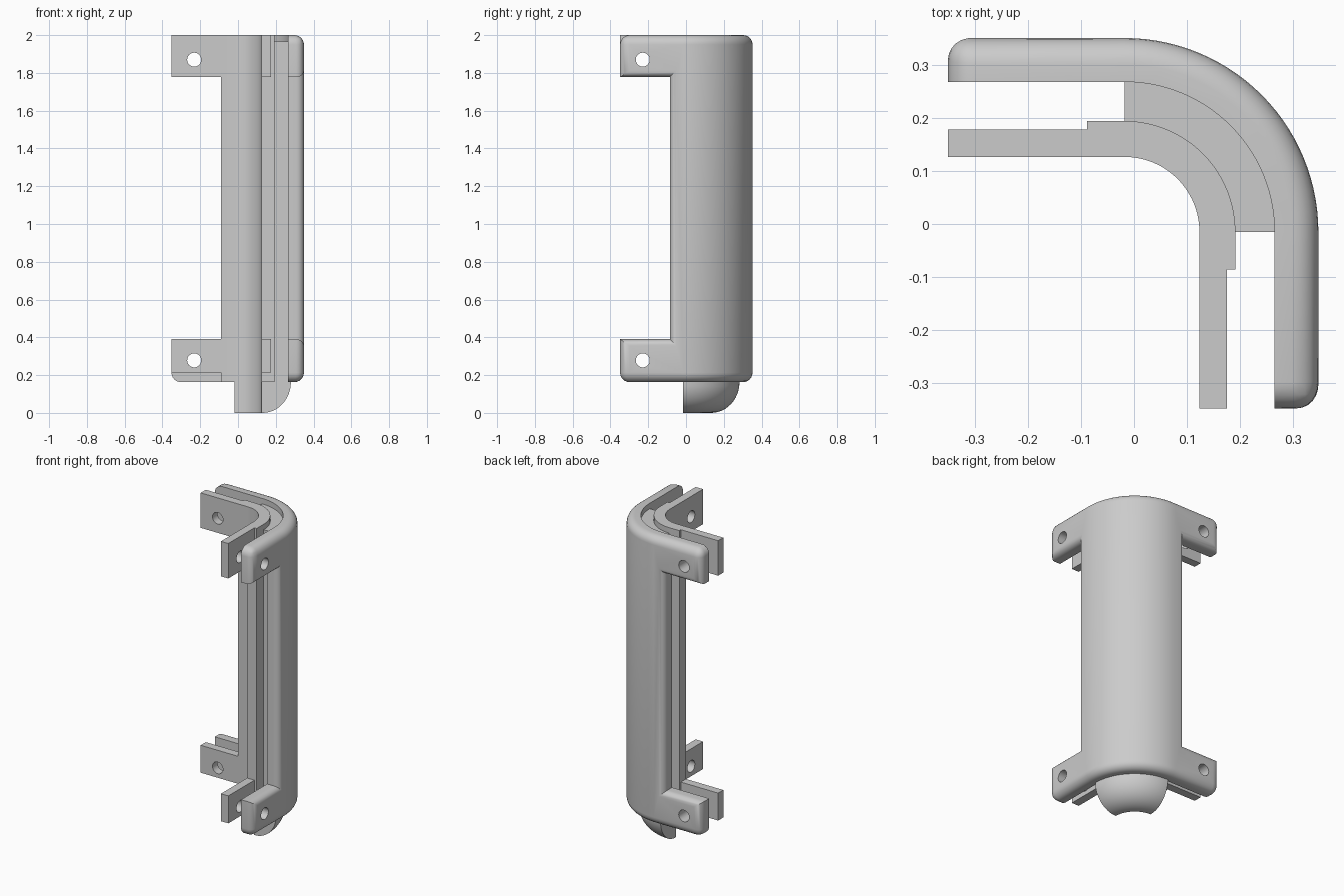
import bpy, bmesh, math
from mathutils import Matrix, Vector

if "Cube" in bpy.data.objects:
    bpy.data.objects.remove(bpy.data.objects["Cube"])

CX, CY = -0.018, -0.015          # centre of the quarter bend
R_SHELL, R_SHELL_IN = 0.367, 0.284
R_CORE, R_CORE_IN = 0.210, 0.142
TAB, LIP = 0.334, 0.071          # straight lengths past the bend
Z = [0.163, 0.39, 1.777, 2.0]
SEG = 28

grey = bpy.data.materials.new("plain grey")
grey.diffuse_color = (0.6, 0.6, 0.6, 1)
grey.use_nodes = True
grey.node_tree.nodes["Principled BSDF"].inputs["Base Color"].default_value = grey.diffuse_color


def finish(bm, name):
    bmesh.ops.recalc_face_normals(bm, faces=bm.faces[:])
    me = bpy.data.meshes.new(name)
    bm.to_mesh(me)
    bm.free()
    ob = bpy.data.objects.new(name, me)
    ob.location = (CX, CY, 0)
    bpy.context.collection.objects.link(ob)
    me.materials.append(grey)
    return ob


def activate(ob):
    bpy.ops.object.select_all(action='DESELECT')
    ob.select_set(True)
    bpy.context.view_layer.objects.active = ob


def smooth(ob):
    activate(ob)
    bpy.ops.object.shade_smooth_by_angle(angle=math.radians(32))


def bend(r, *straights):
    """Quarter bend with straight stretches of the given lengths at both ends."""
    pts = [(-s, r) for s in straights]
    for i in range(SEG + 1):
        a = math.pi / 2 * (1 - i / SEG)
        pts.append((r * math.cos(a), r * math.sin(a)))
    return pts + [(r, -s) for s in reversed(straights)]


def wall(r_in, r_out, rows, straights=(), keep=lambda col, row, n: True):
    """Thick bent wall made of grid cells; keep() leaves cells out."""
    a, b = bend(r_in, *straights), bend(r_out, *straights)
    bm = bmesh.new()
    grid = [[[bm.verts.new((*p, z)) for z in rows] for p in line] for line in (a, b)]
    n, m = len(a) - 1, len(rows) - 1
    solid = {(i, j) for i in range(n) for j in range(m) if keep(i, j, n)}
    for i, j in solid:
        ring = [(i, j), (i + 1, j), (i + 1, j + 1), (i, j + 1)]
        for side in grid:
            bm.faces.new([side[u][v] for u, v in ring])
        beside = [(i, j - 1), (i + 1, j), (i, j + 1), (i - 1, j)]
        for k, cell in enumerate(beside):
            if cell not in solid:
                (u, v), (s, t) = ring[k], ring[(k + 1) % 4]
                bm.faces.new([grid[0][u][v], grid[0][s][t], grid[1][s][t], grid[1][u][v]])
    bmesh.ops.delete(bm, geom=[v for v in bm.verts if not v.link_faces], context='VERTS')
    bmesh.ops.recalc_face_normals(bm, faces=bm.faces[:])
    bmesh.ops.dissolve_limit(bm, angle_limit=math.radians(1), verts=bm.verts[:], edges=bm.edges[:])
    return bm


# outer shell with four tabs and rounded outer edges
bm = wall(R_SHELL_IN, R_SHELL, Z, (TAB, LIP),
          lambda c, r, n: r != 1 or 0 < c < n - 1)
weight = bm.edges.layers.float.new("bevel_weight_edge")


def outer(v):
    x, y = v.co.x, v.co.y
    d = math.hypot(x, y) if x > 0 and y > 0 else max(x, y)
    return d > R_SHELL - 0.002


def at_end(v):
    return min(v.co.x, v.co.y) < -TAB + 0.001


def at_rim(v):
    return v.co.z < Z[0] + 0.001 or v.co.z > Z[3] - 0.001


for e in bm.edges:
    if len(e.link_faces) != 2 or e.calc_face_angle() < 0.5:
        continue
    p, q = e.verts
    if outer(p) and outer(q):
        full = (at_rim(p) and at_rim(q)) or (at_end(p) and at_end(q))
        e[weight] = 1.0 if full else 0.7
    elif at_end(p) and at_end(q) and at_rim(p) and at_rim(q):
        e[weight] = 1.0
shell = finish(bm, "outer_shell")
bev = shell.modifiers.new("round", 'BEVEL')
bev.limit_method = 'WEIGHT'
bev.width = 0.05
bev.segments = 6
bev.use_clamp_overlap = False
activate(shell)
bpy.ops.object.modifier_apply(modifier="round")

# inner core wall and the web joining it to the shell
core = finish(wall(R_CORE_IN, R_CORE, [Z[0], Z[3]], (LIP,)), "inner_core")
web = finish(wall(R_CORE - 0.004, R_SHELL_IN + 0.004, [Z[0], 1.965]), "joining_web")

# thin inner tabs
bm = bmesh.new()
for z0, z1 in ((0.215, Z[1]), (Z[2], Z[3])):
    for swap in (False, True):
        lo, hi = Vector((-TAB, R_CORE_IN, z0)), Vector((-LIP, 0.194, z1))
        if swap:
            lo, hi = Vector((lo.y, lo.x, z0)), Vector((hi.y, hi.x, z1))
        mat = Matrix.Translation((lo + hi) / 2) @ Matrix.Diagonal((*(hi - lo), 1))
        bmesh.ops.create_cube(bm, size=1, matrix=mat)
tabs = finish(bm, "inner_tabs")

# rounded plug underneath, swept a quarter turn
bm = bmesh.new()
prof = [(R_CORE_IN, Z[0]), (R_CORE_IN, 0)]
for i in range(13):
    a = math.pi / 2 * i / 12
    prof.append((0.148 + 0.15 * math.sin(a), Z[0] * (1 - math.cos(a))))
rings = []
for i in range(SEG + 1):
    a = math.pi / 2 * i / SEG
    rings.append([bm.verts.new((r * math.cos(a), r * math.sin(a), z)) for r, z in prof])
for s, t in zip(rings, rings[1:]):
    for k in range(len(prof)):
        j = (k + 1) % len(prof)
        bm.faces.new([s[k], s[j], t[j], t[k]])
bm.faces.new(rings[0])
bm.faces.new(rings[-1])
plug = finish(bm, "bottom_plug")

# screw holes through all tabs
bm = bmesh.new()
for z in (0.278, 1.87):
    for axis, pos in (('X', (-0.214, 0.25, z)), ('Y', (0.25, -0.214, z))):
        mat = Matrix.Translation(pos) @ Matrix.Rotation(math.pi / 2, 4, axis)
        bmesh.ops.create_cone(bm, cap_ends=True, segments=32, radius1=0.037,
                              radius2=0.037, depth=0.4, matrix=mat)
cutter = finish(bm, "hole_cutter")
cutter.hide_render = True
for ob in (shell, tabs):
    cut = ob.modifiers.new("holes", 'BOOLEAN')
    cut.object = cutter
    cut.operation = 'DIFFERENCE'
    cut.solver = 'EXACT'
    activate(ob)
    bpy.ops.object.modifier_apply(modifier="holes")
bpy.data.objects.remove(cutter)

for ob in (shell, core, web, tabs, plug):
    smooth(ob)
